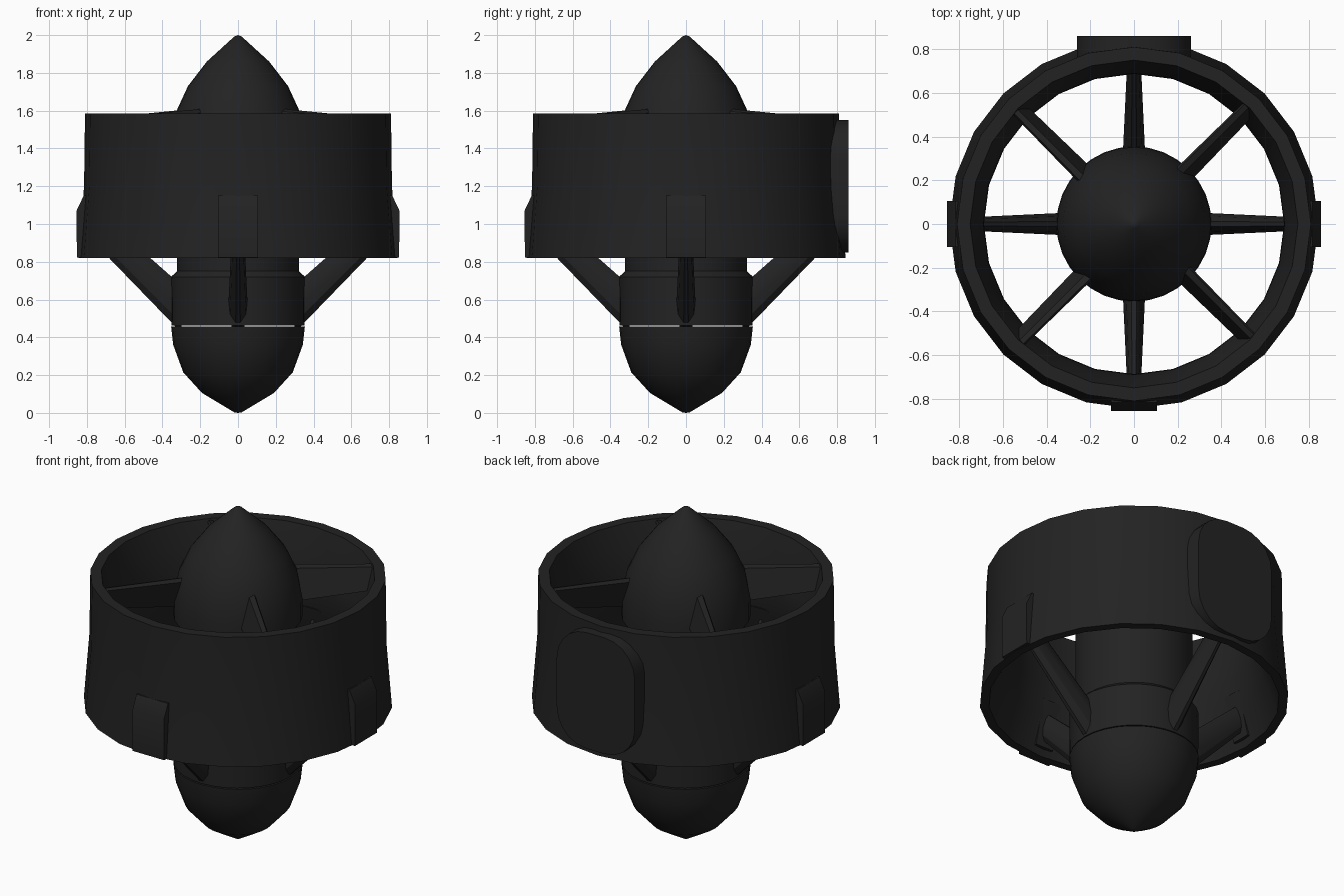
import bpy, bmesh, math
from mathutils import Matrix, Vector

if "Cube" in bpy.data.objects:
    bpy.data.objects.remove(bpy.data.objects["Cube"])

black = bpy.data.materials.new("matte_black")
black.diffuse_color = (0.0165, 0.0165, 0.0165, 1)
black.use_nodes = True
black.node_tree.nodes["Principled BSDF"].inputs["Base Color"].default_value = black.diffuse_color


def finish(name, bm, smooth=30):
    """Clean the mesh, make the object, shade it."""
    bmesh.ops.remove_doubles(bm, verts=bm.verts, dist=1e-5)
    bmesh.ops.recalc_face_normals(bm, faces=bm.faces)
    me = bpy.data.meshes.new(name)
    bm.to_mesh(me)
    bm.free()
    me.materials.append(black)
    ob = bpy.data.objects.new(name, me)
    bpy.context.collection.objects.link(ob)
    bpy.ops.object.select_all(action='DESELECT')
    ob.select_set(True)
    bpy.context.view_layer.objects.active = ob
    if smooth:
        bpy.ops.object.shade_smooth_by_angle(angle=math.radians(smooth))
    return ob


def lathe(name, profile, sides, closed=False):
    """Revolve (radius, z) points around the z axis."""
    bm = bmesh.new()
    rings = []
    for i in range(sides):
        a = 2 * math.pi * i / sides
        rings.append([bm.verts.new((r * math.cos(a), r * math.sin(a), z)) for r, z in profile])
    n = len(profile)
    for i in range(sides):
        A, B = rings[i], rings[(i + 1) % sides]
        for j in range(n if closed else n - 1):
            k = (j + 1) % n
            bm.faces.new((A[j], B[j], B[k], A[k]))
    return finish(name, bm)


def loft(name, sections, angle):
    """Join equal-length sections of (radius, tangent, z) points, turned to an angle."""
    bm = bmesh.new()
    rot = Matrix.Rotation(math.radians(angle), 3, 'Z')
    loops = [[bm.verts.new(rot @ Vector(p)) for p in s] for s in sections]
    n = len(loops[0])
    for A, B in zip(loops, loops[1:]):
        for j in range(n):
            k = (j + 1) % n
            bm.faces.new((A[j], A[k], B[k], B[j]))
    bm.faces.new(loops[0])
    bm.faces.new(loops[-1][::-1])
    return finish(name, bm)


# Duct ring with a narrow throat inside and a flared lower skirt
lathe("duct_ring", [(0.845, 0.82), (0.815, 1.2), (0.81, 1.585), (0.75, 1.585),
                    (0.715, 1.45), (0.69, 1.3), (0.687, 1.2), (0.725, 1.02), (0.795, 0.82)],
      24, closed=True)

# Hub: tail cone, motor body (thin gap between them) and nose cone
lathe("tail_cone", [(0, 0), (0.02, 0.003), (0.19, 0.105), (0.29, 0.215), (0.343, 0.36),
                    (0.354, 0.457), (0, 0.457)], 32)
lathe("motor_body", [(0, 0.463), (0.352, 0.463), (0.355, 0.72), (0.322, 0.75),
                     (0.322, 1.36), (0, 1.36)], 32)
lathe("nose_cone", [(0, 1.34), (0.352, 1.34), (0.352, 1.45), (0.325, 1.6), (0.265, 1.73),
                    (0.165, 1.86), (0.02, 1.992), (0, 2.0)], 32)

# Pitched upper blades on the diagonals
for i in range(4):
    root = [(-0.045, 1.42), (-0.015, 1.41), (0.045, 1.59), (0.035, 1.612), (0.005, 1.6)]
    tip = [(-0.035, 1.45), (-0.01, 1.44), (0.038, 1.565), (0.03, 1.578), (0.005, 1.57)]
    loft(f"blade_{i + 1}", [[(0.27, t, z) for t, z in root],
                            [(0.755, t, z) for t, z in tip]], 45 + 90 * i)


def strut_section(r, half, z0, z1):
    """Slim rounded section standing on edge."""
    d = z1 - z0
    shape = [(0.25, 0), (0.85, 0.2), (1, 0.5), (0.7, 0.85), (0.25, 1)]
    pts = [(r, half * w, z0 + d * h) for w, h in shape]
    return pts + [(r, -t, z) for r, t, z in reversed(pts)]


# Slanted lower struts, each with an inner foot
for i in range(4):
    loft(f"strut_{i + 1}", [strut_section(0.30, 0.052, 0.425, 0.675),
                            strut_section(0.77, 0.03, 0.91, 1.09)], 90 * i)
    foot = [(0.79, 0.86), (0.76, 0.86), (0.695, 1.12), (0.74, 1.12)]
    loft(f"strut_foot_{i + 1}", [[(r, t, z) for r, z in foot] for t in (-0.06, 0.06)], 90 * i)

# Outer tabs on the left, right and front of the duct
for i, a in enumerate((0, 180, 270)):
    tab = [(0.80, 0.822), (0.853, 0.822), (0.855, 1.07), (0.817, 1.15), (0.78, 1.15)]
    loft(f"outer_tab_{i + 1}", [[(r, t, z) for r, z in tab] for t in (-0.105, 0.105)], a)

# Rounded mounting plate at the back
outline = []
for cx, cz, start in ((0.06, 1.35, 0), (-0.06, 1.35, 90), (-0.06, 1.05, 180), (0.06, 1.05, 270)):
    for s in range(6):
        a = math.radians(start + 18 * s)
        outline.append((cx + 0.2 * math.cos(a), cz + 0.2 * math.sin(a)))
loft("back_plate", [[(r, t, z) for t, z in outline] for r in (0.76, 0.86)], 90)
